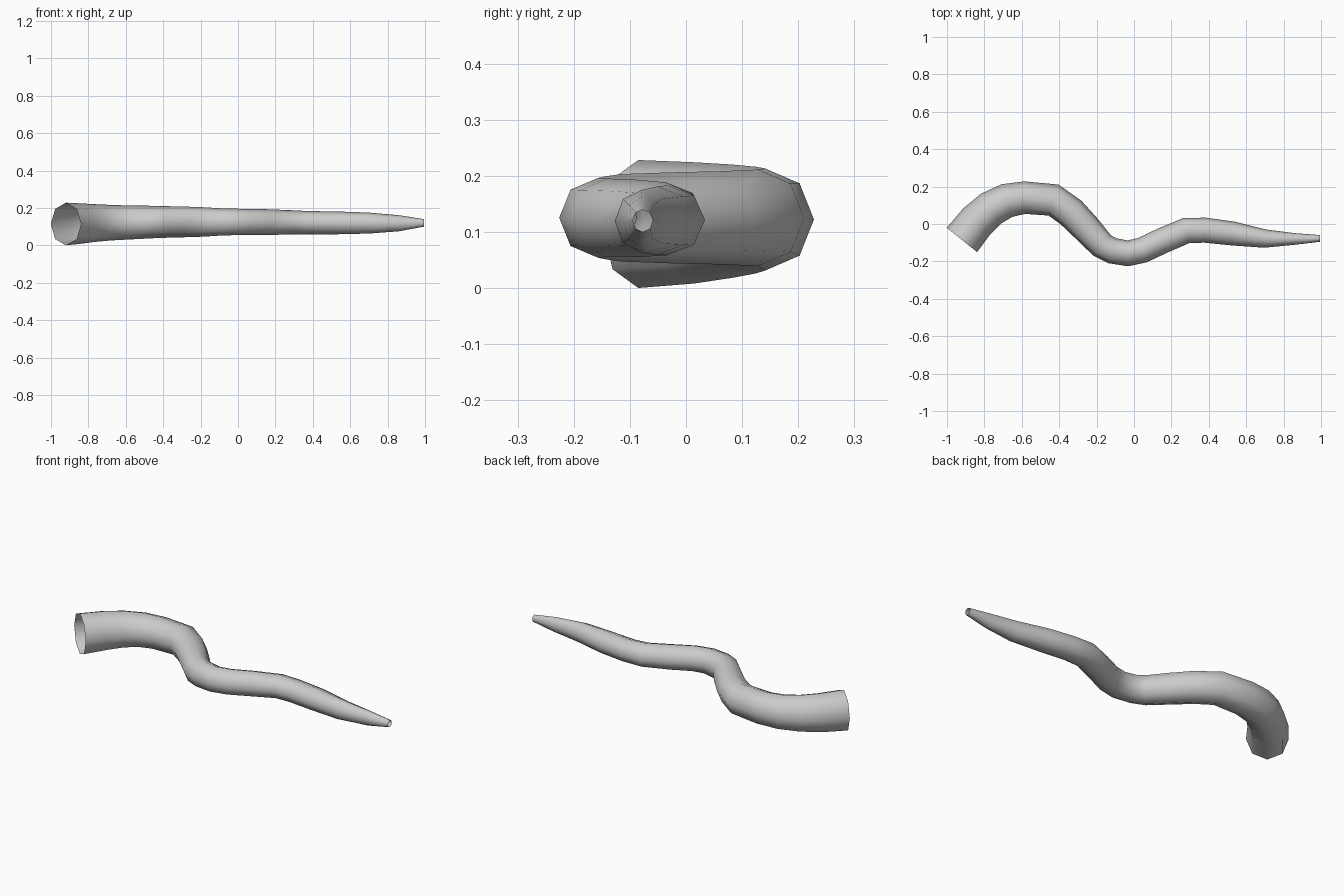
import bpy, bmesh, math
from mathutils import Vector

SIDES = 8
# centre x, y, z, half width across the path, half height
STATIONS = [
    (-0.92, -0.085, 0.114, 0.104, 0.114),
    (-0.84, 0.015, 0.116, 0.100, 0.108),
    (-0.765, 0.082, 0.119, 0.096, 0.101),
    (-0.68, 0.125, 0.121, 0.092, 0.095),
    (-0.585, 0.141, 0.122, 0.087, 0.091),
    (-0.43, 0.128, 0.125, 0.087, 0.086),
    (-0.335, 0.060, 0.125, 0.084, 0.083),
    (-0.25, -0.028, 0.125, 0.079, 0.081),
    (-0.17, -0.115, 0.125, 0.072, 0.078),
    (-0.115, -0.143, 0.125, 0.070, 0.074),
    (-0.033, -0.157, 0.125, 0.069, 0.071),
    (0.045, -0.140, 0.125, 0.069, 0.070),
    (0.15, -0.090, 0.124, 0.069, 0.069),
    (0.28, -0.035, 0.123, 0.069, 0.065),
    (0.38, -0.033, 0.121, 0.067, 0.062),
    (0.53, -0.051, 0.120, 0.064, 0.061),
    (0.70, -0.078, 0.119, 0.049, 0.056),
    (0.86, -0.080, 0.118, 0.031, 0.043),
    (0.995, -0.077, 0.120, 0.018, 0.020),
]

# Tapering winding tube, open at both ends
bm = bmesh.new()
points = [Vector(s[:3]) for s in STATIONS]
rings = []
for i, (x, y, z, w, h) in enumerate(STATIONS):
    before, after = points[max(i - 1, 0)], points[min(i + 1, len(points) - 1)]
    side = (after - before).cross(Vector((0, 0, 1))).normalized()
    ring = []
    for k in range(SIDES):
        a = 2 * math.pi * k / SIDES
        ring.append(bm.verts.new(points[i] + side * w * math.cos(a)
                                 + Vector((0, 0, h * math.sin(a)))))
    rings.append(ring)
for a, b in zip(rings, rings[1:]):
    for k in range(SIDES):
        n = (k + 1) % SIDES
        bm.faces.new((a[k], a[n], b[n], b[k]))
bmesh.ops.recalc_face_normals(bm, faces=bm.faces)
for f in bm.faces:
    f.smooth = True
mesh = bpy.data.meshes.new("winding_tube")
bm.to_mesh(mesh)
bm.free()
bpy.context.collection.objects.link(bpy.data.objects.new("winding_tube", mesh))
